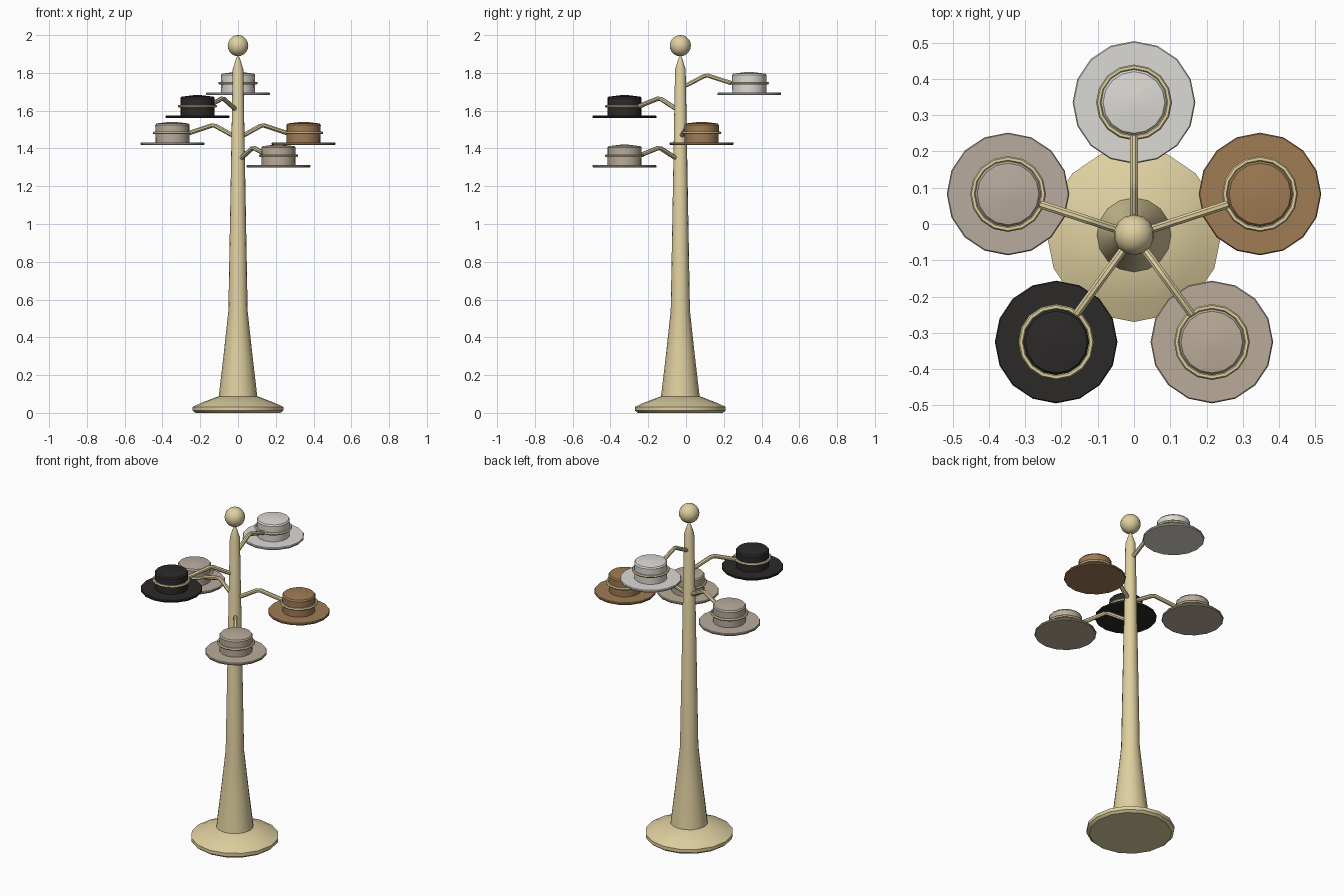
import bpy, bmesh, math
from mathutils import Vector

if "Cube" in bpy.data.objects:
    bpy.data.objects.remove(bpy.data.objects["Cube"])

POLE_Y = -0.03


def material(name, rgb):
    m = bpy.data.materials.new(name)
    m.diffuse_color = (*rgb, 1)
    m.use_nodes = True
    m.node_tree.nodes["Principled BSDF"].inputs["Base Color"].default_value = m.diffuse_color
    return m


def finish(bm, name, mat, loc):
    bmesh.ops.recalc_face_normals(bm, faces=bm.faces[:])
    me = bpy.data.meshes.new(name)
    bm.to_mesh(me)
    bm.free()
    ob = bpy.data.objects.new(name, me)
    bpy.context.collection.objects.link(ob)
    ob.location = loc
    me.materials.append(mat)
    bpy.context.view_layer.objects.active = ob
    bpy.ops.object.select_all(action='DESELECT')
    ob.select_set(True)
    bpy.ops.object.shade_smooth_by_angle(angle=math.radians(35))
    return ob


def lathe(name, profile, sides, mat, loc, closed=False):
    """Spin (radius, z) points around z; open profiles get end caps."""
    bm = bmesh.new()
    rings = []
    for r, z in profile:
        rings.append([bm.verts.new((r * math.cos(a), r * math.sin(a), z))
                      for a in (2 * math.pi * i / sides for i in range(sides))])
    pairs = list(zip(rings, rings[1:]))
    if closed:
        pairs.append((rings[-1], rings[0]))
    for a, b in pairs:
        for i in range(sides):
            j = (i + 1) % sides
            bm.faces.new((a[i], a[j], b[j], b[i]))
    if not closed:
        bm.faces.new(rings[0])
        bm.faces.new(rings[-1])
    return finish(bm, name, mat, loc)


def tube(name, points, radius, mat, loc, side, sides=8):
    """Sweep a ring along a path lying in a vertical plane with normal `side`."""
    bm = bmesh.new()
    rings = []
    for k, p in enumerate(points):
        t = (points[min(k + 1, len(points) - 1)] - points[max(k - 1, 0)]).normalized()
        up = t.cross(side)
        rings.append([bm.verts.new(p + radius * (math.cos(a) * side + math.sin(a) * up))
                      for a in (2 * math.pi * (i + .5) / sides for i in range(sides))])
    for a, b in zip(rings, rings[1:]):
        for i in range(sides):
            j = (i + 1) % sides
            bm.faces.new((a[i], a[j], b[j], b[i]))
    bm.faces.new(rings[0])
    bm.faces.new(rings[-1])
    return finish(bm, name, mat, loc)


cream = material("cream", (0.74, 0.63, 0.35))
centre = (0, POLE_Y, 0)

# Stand: flared foot, tapering pole with pointed tip, ball finial
lathe("base", [(0.225, 0), (0.24, 0.012), (0.24, 0.032), (0.19, 0.055),
               (0.105, 0.087)], 16, cream, centre)
lathe("pole", [(0.103, 0.08), (0.076, 0.31), (0.051, 0.54), (0.028, 1.82),
               (0.012, 1.87), (0.003, 1.895)], 16, cream, centre)
bm = bmesh.new()
bmesh.ops.create_uvsphere(bm, u_segments=14, v_segments=10, radius=0.056)
finish(bm, "finial_ball", cream, (0, POLE_Y, 1.944))

# Hats: (label, angle in degrees, brim height, colour)
hats = [
    ("white", 90, 1.682, (0.72, 0.70, 0.66)),
    ("brown", 18, 1.418, (0.35, 0.20, 0.09)),
    ("sand", -54, 1.298, (0.49, 0.41, 0.32)),
    ("black", -126, 1.560, (0.025, 0.023, 0.022)),
    ("taupe", 162, 1.418, (0.48, 0.41, 0.345)),
]
hat_profile = [(0.166, 0), (0.169, 0.004), (0.169, 0.010), (0.166, 0.014),
               (0.090, 0.014), (0.091, 0.106), (0.085, 0.114), (0.02, 0.122)]
band_profile = [(0.097 + 0.0075 * math.cos(a), 0.064 + 0.0075 * math.sin(a))
                for a in (math.pi * i / 3 for i in range(6))]

for label, deg, z, rgb in hats:
    a = math.radians(deg)
    out = Vector((math.cos(a), math.sin(a), 0))
    side = Vector((-math.sin(a), math.cos(a), 0))
    pos = Vector((0, POLE_Y, z)) + out * 0.365
    lathe(label + "_hat", hat_profile, 16, material(label, rgb), pos)
    # Holding ring around the crown and the bent arm reaching it
    lathe(label + "_hat_ring", band_profile, 16, cream, pos, closed=True)
    path = [(0.01, 0.045), (0.04, 0.056), (0.125, 0.101), (0.145, 0.104), (0.27, 0.064)]
    tube(label + "_hat_arm", [out * r + Vector((0, 0, h)) for r, h in path],
         0.012, cream, (0, POLE_Y, z), side)
